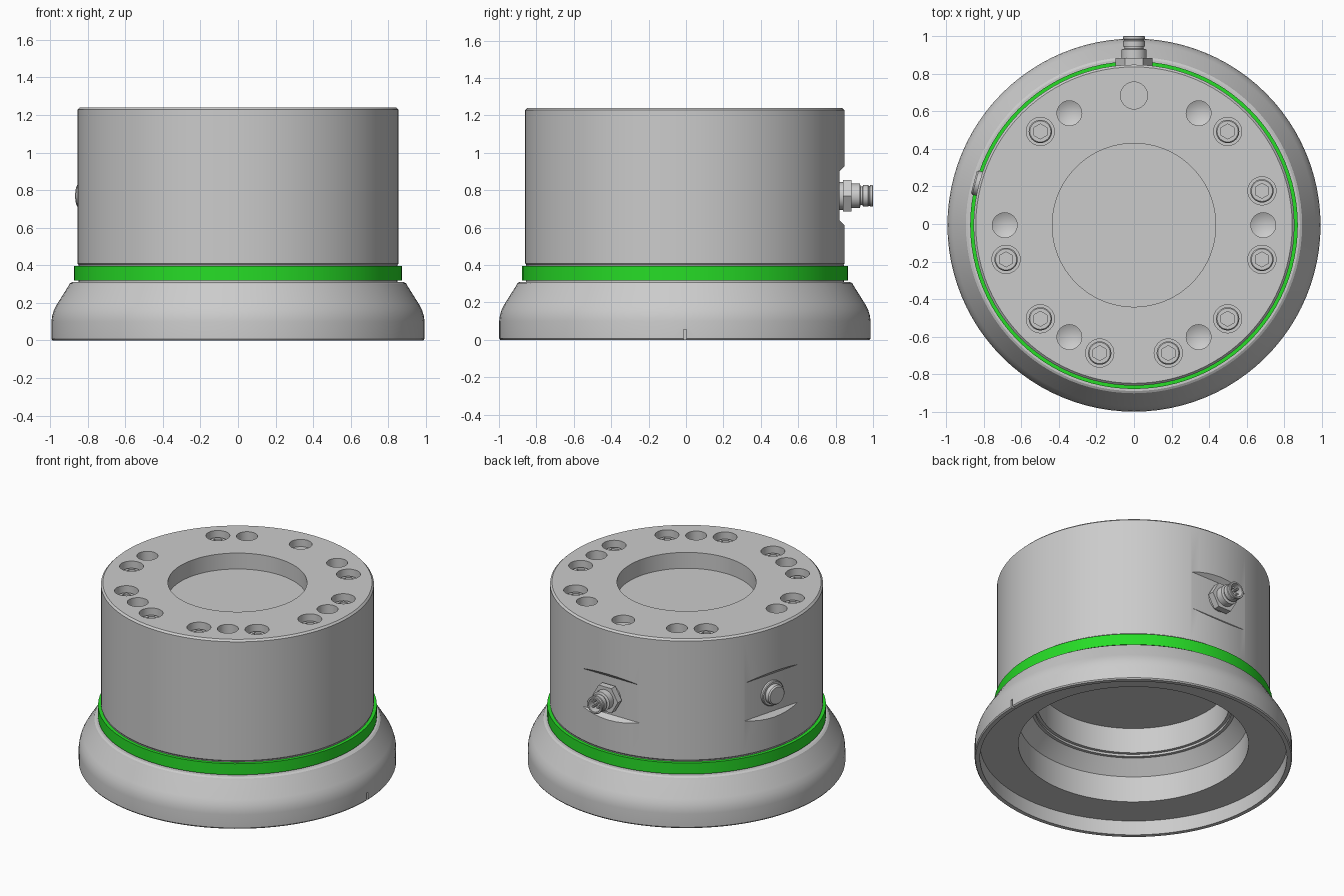
import bpy, bmesh
from math import pi, cos, sin, radians
from mathutils import Matrix

if "Cube" in bpy.data.objects:
    bpy.data.objects.remove(bpy.data.objects["Cube"])

CENTRE = Matrix.Translation((0, -0.006, 0))
PORT_Z = 0.77


def add_object(name, bm, matrix):
    bmesh.ops.recalc_face_normals(bm, faces=bm.faces)
    me = bpy.data.meshes.new(name)
    bm.to_mesh(me)
    bm.free()
    ob = bpy.data.objects.new(name, me)
    ob.matrix_world = CENTRE @ matrix
    bpy.context.collection.objects.link(ob)
    return ob


def add_lathe(bm, profile, segs, ring=False, phase=0.0, matrix=Matrix()):
    """Revolve (radius, height) points about the local z axis."""
    rows = []
    for r, z in profile:
        rows.append([bm.verts.new(matrix @ Matrix.Translation(
            (r * cos(phase + 2 * pi * i / segs), r * sin(phase + 2 * pi * i / segs), z)).translation)
            for i in range(segs)])
    if ring:
        rows.append(rows[0])
    for a, b in zip(rows, rows[1:]):
        for i in range(segs):
            j = (i + 1) % segs
            bm.faces.new((a[i], a[j], b[j], b[i]))
    bmesh.ops.remove_doubles(bm, verts=bm.verts, dist=1e-5)


def lathe(name, profile, segs=96, ring=False, phase=0.0, matrix=Matrix()):
    bm = bmesh.new()
    add_lathe(bm, profile, segs, ring, phase)
    return add_object(name, bm, matrix)


def cylinder(r, z0, z1):
    return [(0, z0), (r, z0), (r, z1), (0, z1)]


def cut(target, cutter):
    cutter.hide_render = True
    mod = target.modifiers.new("cut", 'BOOLEAN')
    mod.operation, mod.solver, mod.object = 'DIFFERENCE', 'EXACT', cutter
    bpy.context.view_layer.objects.active = target
    bpy.ops.object.modifier_apply(modifier=mod.name)
    bpy.data.objects.remove(cutter)


def polar(r, deg):
    a = radians(deg)
    return Matrix.Translation((r * cos(a), r * sin(a), 0))


def port_frame(deg):
    """Local z points outward from the housing side."""
    return (Matrix.Translation((0, 0, PORT_Z)) @ Matrix.Rotation(radians(deg), 4, 'Z')
            @ Matrix.Rotation(pi / 2, 4, 'Y'))


# Flared base with stepped bore underneath
base = lathe("base_flange", [
    (0.96, 0.1), (0.96, 0), (0.987, 0), (0.993, 0.008), (0.993, 0.1), (0.989, 0.13),
    (0.980, 0.16), (0.965, 0.19), (0.902, 0.29), (0.895, 0.303), (0.883, 0.31),
    (0.85, 0.31), (0.85, 0.4), (0.6, 0.4), (0.6, 0.385), (0.62, 0.385), (0.62, 0.37),
    (0.64, 0.37), (0.72, 0.28), (0.72, 0.1)], ring=True)

# Index mark on the right of the base
bm = bmesh.new()
bmesh.ops.create_cube(bm, size=1, matrix=Matrix.Translation((0.995, 0, 0.02))
                      @ Matrix.Diagonal((0.04, 0.016, 0.07, 1)))
cut(base, add_object("mark_cutter", bm, Matrix()))

# Green signal ring
light = lathe("light_ring", [(0.845, 0.318), (0.872, 0.318), (0.872, 0.395), (0.845, 0.395)], ring=True)
green = bpy.data.materials.new("green")
green.diffuse_color = (0.02, 0.72, 0.02, 1)
green.use_nodes = True
green.node_tree.nodes["Principled BSDF"].inputs["Base Color"].default_value = green.diffuse_color
light.data.materials.append(green)

# Main housing with central recess
housing = lathe("housing", [
    (0, 1.13), (0.435, 1.13), (0.435, 1.24), (0.842, 1.24), (0.854, 1.228),
    (0.854, 0.408), (0.847, 0.4), (0.6, 0.4), (0.6, 0.56), (0, 0.56)])

# Holes in the top face
screw_angles = (15, 45, 135, 195, 225, 255, 285, 315, 345)
bm = bmesh.new()
for deg in screw_angles:
    add_lathe(bm, cylinder(0.075, 1.1, 1.3), 32, matrix=polar(0.705, deg))
for deg in range(0, 360, 60):
    add_lathe(bm, [(0, 1.14), (0.066, 1.175), (0.066, 1.3), (0, 1.3)], 32, matrix=polar(0.688, deg))
add_lathe(bm, cylinder(0.072, 1.19, 1.3), 32, matrix=polar(0.69, 90))
cut(housing, add_object("hole_cutter", bm, Matrix()))

# Flat pockets with chamfered ends for the two side ports
for deg in (90, 165):
    bm = bmesh.new()
    outline = [(0.826, -0.13), (0.95, -0.254), (0.95, 0.254), (0.826, 0.13)]
    face = bm.faces.new([bm.verts.new((x, -0.3, z)) for x, z in outline])
    ext = bmesh.ops.extrude_face_region(bm, geom=[face])
    bmesh.ops.translate(bm, vec=(0, 0.6, 0),
                        verts=[v for v in ext["geom"] if isinstance(v, bmesh.types.BMVert)])
    cut(housing, add_object("pocket_cutter", bm, Matrix.Translation((0, 0, PORT_Z))
                            @ Matrix.Rotation(radians(deg), 4, 'Z')))

# Socket head screws, one mesh shared by all
screw = lathe("screw", [(0, 1.1), (0.062, 1.1), (0.062, 1.192), (0.056, 1.2), (0, 1.2)], 32,
              matrix=polar(0.705, screw_angles[0]))
cut(screw, lathe("socket_cutter", cylinder(0.04, 1.15, 1.3), 6, phase=pi / 6,
                 matrix=polar(0.705, screw_angles[0])))
for deg in screw_angles[1:]:
    copy = screw.copy()
    copy.matrix_world = CENTRE @ polar(0.705, deg)
    bpy.context.collection.objects.link(copy)

# Cable connector at the back
back = port_frame(90)
lathe("connector_washer", cylinder(0.075, 0.815, 0.85), 32, matrix=back)
lathe("connector_nut", cylinder(0.098, 0.846, 0.89), 6, phase=pi / 6, matrix=back)
lathe("connector_barrel", [
    (0, 0.88), (0.066, 0.88), (0.066, 0.935), (0.05, 0.94), (0.05, 0.95), (0.058, 0.952),
    (0.058, 0.98), (0.053, 0.983), (0.053, 0.988), (0.058, 0.991), (0.058, 1.003),
    (0.055, 1.006), (0.045, 1.006), (0.045, 0.95), (0, 0.95)], 32, matrix=back)
for deg in range(45, 360, 90):
    lathe("connector_pin", cylinder(0.007, 0.945, 0.995), 10, matrix=back @ polar(0.024, deg))

# Round vent plug on the left
side = port_frame(165)
lathe("vent_collar", [(0, 0.815), (0.085, 0.815), (0.085, 0.84), (0.08, 0.845), (0, 0.845)], 32, matrix=side)
lathe("vent_cap", [(0, 0.84), (0.066, 0.84), (0.066, 0.874), (0.058, 0.882), (0, 0.882)], 32, matrix=side)

# Smooth curved faces, keep edges sharp
for me in bpy.data.meshes:
    if me.users:
        me.shade_smooth()
        me.set_sharp_from_angle(angle=radians(28))
